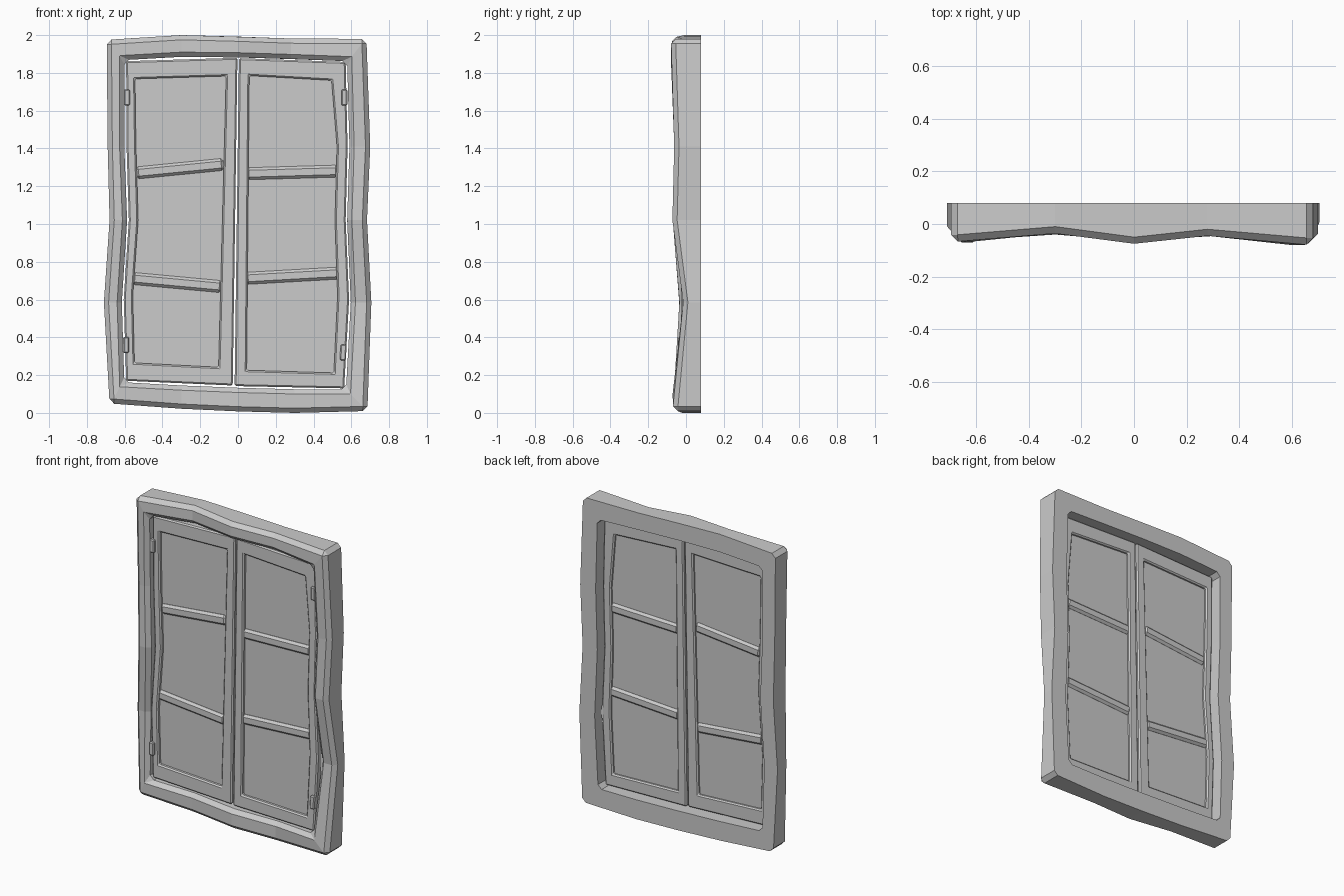
import bpy, bmesh, math
from mathutils import Vector

if "Cube" in bpy.data.objects:
    bpy.data.objects.remove(bpy.data.objects["Cube"])


def finish(bm, name):
    bmesh.ops.recalc_face_normals(bm, faces=bm.faces)
    me = bpy.data.meshes.new(name)
    bm.to_mesh(me)
    bm.free()
    ob = bpy.data.objects.new(name, me)
    bpy.context.collection.objects.link(ob)
    return ob


def bevel_sharp(bm, width, skip_back=None):
    """Chamfer sharp edges, optionally leaving the back plane crisp."""
    bmesh.ops.recalc_face_normals(bm, faces=bm.faces)
    edges = []
    for e in bm.edges:
        on_back = skip_back is not None and all(abs(v.co.y - skip_back) < 1e-5 for v in e.verts)
        if e.calc_face_angle(0) > math.radians(40) and not on_back:
            edges.append(e)
    bmesh.ops.bevel(bm, geom=edges, offset=width, segments=1, affect='EDGES',
                    clamp_overlap=True)


def ring(name, outer, inner, front, back, width, skip_back=None):
    """Closed border between two (x, z) outlines; front holds one y per point."""
    bm = bmesh.new()
    n = len(outer)
    loops = [[bm.verts.new((x, back, z)) for x, z in outer],
             [bm.verts.new((x, front[i], z)) for i, (x, z) in enumerate(outer)],
             [bm.verts.new((x, front[i], z)) for i, (x, z) in enumerate(inner)],
             [bm.verts.new((x, back, z)) for x, z in inner]]
    for k in range(4):
        a, b = loops[k], loops[(k + 1) % 4]
        for i in range(n):
            j = (i + 1) % n
            bm.faces.new((a[i], a[j], b[j], b[i]))
    bevel_sharp(bm, width, skip_back)
    return finish(bm, name)


def slab(name, outline, y0, y1):
    """Flat panel from an (x, z) outline."""
    bm = bmesh.new()
    f = bm.faces.new([bm.verts.new((x, y0, z)) for x, z in outline])
    r = bmesh.ops.extrude_face_region(bm, geom=[f])
    for v in r['geom']:
        if isinstance(v, bmesh.types.BMVert):
            v.co.y = y1
    return finish(bm, name)


def box(name, centre, size, width, tilt=0.0):
    """Chamfered box, tilted about y."""
    bm = bmesh.new()
    bmesh.ops.create_cube(bm, size=1)
    for v in bm.verts:
        v.co = Vector(v.co[i] * size[i] for i in range(3))
    bevel_sharp(bm, width)
    ob = finish(bm, name)
    ob.location = centre
    ob.rotation_euler.y = tilt
    return ob


# outer frame: wavy outline, clockwise from top left
outer = [(-.695, 1.975), (-.3, 2.0), (0, 1.992), (.28, 1.982), (.68, 1.98),
         (.70, 1.41), (.683, 1.02), (.706, .585), (.685, .01),
         (.3, 0), (0, .008), (-.3, .022), (-.68, .05),
         (-.71, .585), (-.68, 1.02), (-.69, 1.41)]
inner = [(-.602, 1.868), (-.3, 1.885), (0, 1.882), (.28, 1.873), (.578, 1.862),
         (.59, 1.41), (.578, 1.02), (.597, .585), (.572, .125),
         (.3, .125), (0, .133), (-.3, .145), (-.602, .162),
         (-.615, .585), (-.587, 1.02), (-.602, 1.41)]
front = [-.068, -.035, -.075, -.045, -.08, -.062, -.072, -.015, -.07,
         -.045, -.065, -.04, -.062, -.035, -.07, -.06]
ring("window_frame", outer, inner, front, .08, .025, skip_back=.08)

# two casement doors: outline, opening, and glazing-bar ends (x0, z0, x1, z1)
doors = {
    "left": (
        [(-.592, 1.862), (-.003, 1.88), (-.028, .145), (-.592, .17),
         (-.605, .6), (-.578, 1.02), (-.59, 1.41)],
        [(-.545, 1.768), (-.063, 1.783), (-.103, .242), (-.548, .265),
         (-.557, .62), (-.528, 1.02), (-.54, 1.41)],
        [(-.54, 1.27, -.075, 1.316), (-.56, .712, -.085, .668)]),
    "right": (
        [(.005, 1.878), (.57, 1.858), (.58, 1.41), (.57, 1.02),
         (.588, .6), (.562, .13), (-.018, .142)],
        [(.06, 1.785), (.495, 1.76), (.524, 1.41), (.513, 1.02),
         (.527, .62), (.507, .212), (.046, .226)],
        [(.045, 1.266, .53, 1.28), (.04, .712, .535, .74)]),
}
for side, (rim, hole, bars) in doors.items():
    ring(side + "_casement", rim, hole, [-.027] * 7, .023, .008)
    # pane runs slightly into the casement
    mid = [((a[0] + 2 * b[0]) / 3, (a[1] + 2 * b[1]) / 3) for a, b in zip(rim, hole)]
    slab(side + "_pane", mid, -.005, .005)
    for i, (x0, z0, x1, z1) in enumerate(bars):
        box(f"{side}_glazing_bar_{i + 1}", ((x0 + x1) / 2, -.001, (z0 + z1) / 2),
            (math.hypot(x1 - x0, z1 - z0), .042, .064), .014,
            -math.atan2(z1 - z0, x1 - x0))

# hinges
for i, (x, z, t) in enumerate([(-.588, 1.67, 0), (-.592, .36, 0),
                               (.563, 1.67, 0), (.557, .32, .06)]):
    box(f"hinge_{i + 1}", (x, -.027, z), (.032, .03, .085), .006, t)
